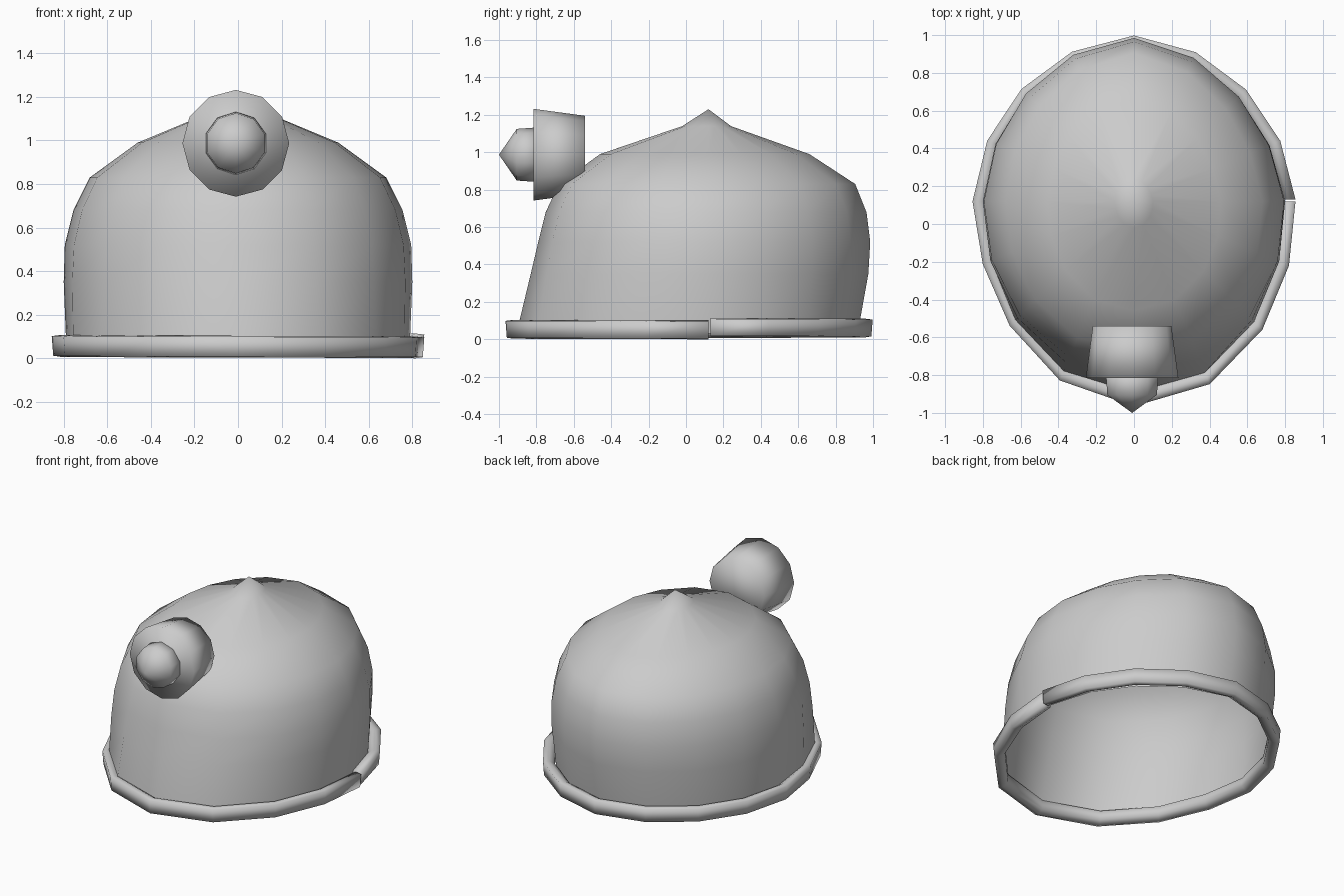
import bpy, bmesh
from math import sin, cos, pi, hypot
from mathutils import Vector

cube = bpy.data.objects.get("Cube")
if cube:
    bpy.data.objects.remove(cube, do_unlink=True)

grey = bpy.data.materials.new("plain_grey")
grey.use_nodes = True
grey.diffuse_color = (0.6, 0.6, 0.6, 1)
grey.node_tree.nodes["Principled BSDF"].inputs["Base Color"].default_value = (0.6, 0.6, 0.6, 1)

CENTRE_Y = 0.12
SIDES = 16
# Slight bulge or flattening of each quarter, counted round from +x
SHELL_BULGE = (-0.055, -0.025, 0.01, 0.025)
RIM_BULGE = (-0.035, -0.03, -0.022, 0.015)


def oval(i, side, back, front, bulge):
    """Point on the hand-shaped egg outline, evenly spaced by angle."""
    a = 2 * pi * i / SIDES
    c, s = cos(a), sin(a)
    r = 1 / hypot(c / side, s / (back if s >= 0 else front))
    r += side * bulge[4 * i // SIDES % 4] * abs(sin(2 * a))
    return Vector((r * c, CENTRE_Y + r * s, 0))


def loft(name, rings, caps=(), tip=None):
    """Skin a list of rings, optionally capping ends or ending in a point."""
    bm = bmesh.new()
    loops = [[bm.verts.new(p) for p in ring] for ring in rings]
    n = len(loops[0])
    for low, high in zip(loops, loops[1:]):
        for i in range(n):
            j = (i + 1) % n
            bm.faces.new((low[i], low[j], high[j], high[i]))
    for end in caps:
        bm.faces.new(loops[end])
    if tip:
        top = bm.verts.new(tip)
        for i in range(n):
            bm.faces.new((loops[-1][i], loops[-1][(i + 1) % n], top))
    bmesh.ops.recalc_face_normals(bm, faces=bm.faces)
    for face in bm.faces:
        face.smooth = True
    mesh = bpy.data.meshes.new(name)
    bm.to_mesh(mesh)
    bm.free()
    mesh.materials.append(grey)
    bpy.context.collection.objects.link(bpy.data.objects.new(name, mesh))


# Open shell: height, side radius, back radius, front radius
levels = [(0.03, 0.785, 0.80, 1.02), (0.1, 0.79, 0.81, 1.01),
          (0.35, 0.80, 0.855, 0.95), (0.52, 0.795, 0.865, 0.91),
          (0.68, 0.755, 0.845, 0.87), (0.83, 0.68, 0.785, 0.80),
          (0.99, 0.46, 0.54, 0.58), (1.14, 0.1, 0.12, 0.14)]
shell_rings = []
for z, side, back, front in levels:
    shell_rings.append([oval(i, side, back, front, SHELL_BULGE) + Vector((0, 0, z))
                        for i in range(SIDES)])
loft("helmet_shell", shell_rings, tip=(0, CENTRE_Y, 1.23))

# Rolled rim: a flat-sided tube with its two ends meeting at one side
section = [(0.04, 0.045), (0, 0.05), (-0.035, 0.03),
           (-0.035, -0.03), (0, -0.05), (0.033, -0.045)]
rim_rings = []
for i in range(SIDES + 1):
    centre = oval(i, 0.815, 0.838, 1.045, RIM_BULGE)
    out = (centre - Vector((0, CENTRE_Y, 0))).normalized()
    centre.z = 0.064 - 0.014 * i / SIDES
    if i == 0:
        centre.y += 0.01
    rim_rings.append([centre + out * w + Vector((0, 0, h)) for w, h in section])
loft("rolled_rim", rim_rings, caps=(0, -1))


def lamp_ring(y, radius, sides):
    return [(-0.01 + radius * sin(2 * pi * i / sides), y,
             0.987 + radius * cos(2 * pi * i / sides)) for i in range(sides)]


# Headlamp housing and its pointed lens
loft("lamp_housing", [lamp_ring(-0.815, 0.245, 12), lamp_ring(-0.54, 0.208, 12)],
     caps=(0, -1))
loft("lamp_lens", [lamp_ring(-0.78, 0.147, 10), lamp_ring(-0.905, 0.138, 10)],
     caps=(0,), tip=(-0.01, -1.0, 0.987))
